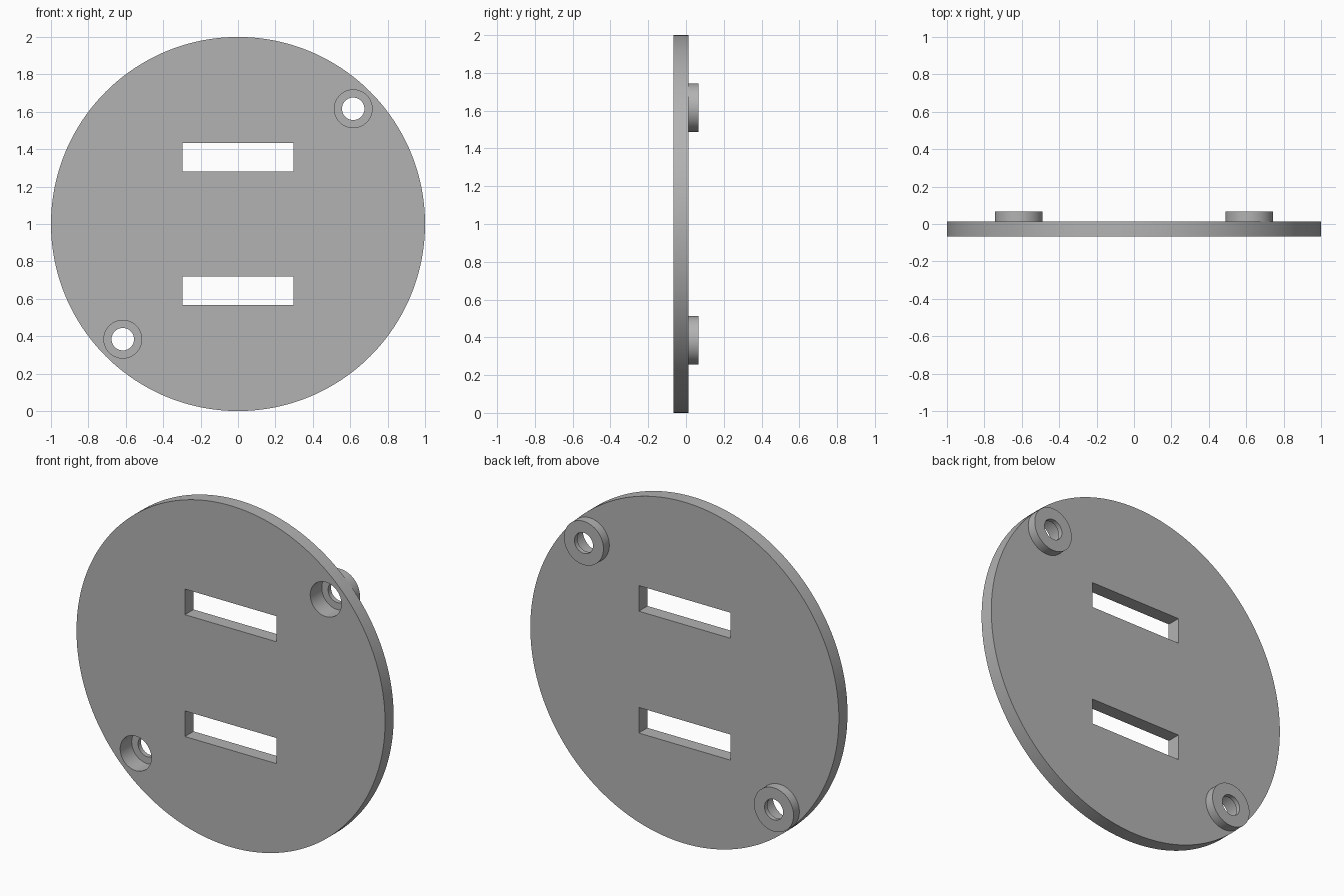
import bpy, bmesh
from math import sin, cos, tau, radians
from mathutils import Matrix

cube = bpy.data.objects.get("Cube")
if cube:
    bpy.data.objects.remove(cube)

FRONT, BACK, BOSS_BACK, FLOOR = -0.067, 0.013, 0.067, 0.04
R_BORE, R_HOLE, R_BOSS = 0.101, 0.06, 0.128
OFFSET = 0.616          # screw bosses sit on the diagonal
SEGMENTS = 96

grey = bpy.data.materials.new("mid grey")
grey.use_nodes = True
colour = (0.45, 0.45, 0.45, 1)
grey.diffuse_color = colour
grey.node_tree.nodes["Principled BSDF"].inputs["Base Color"].default_value = colour


def circle(radius, x=0, z=0, n=SEGMENTS):
    return [(x + radius * cos(tau * i / n), z + radius * sin(tau * i / n)) for i in range(n)]


def slot(z, w=0.297, h=0.075):
    return [(-w, z - h), (w, z - h), (w, z + h), (-w, z + h)]


def finish(name, bm):
    mesh = bpy.data.meshes.new(name)
    bm.to_mesh(mesh)
    bm.free()
    obj = bpy.data.objects.new(name, mesh)
    bpy.context.collection.objects.link(obj)
    mesh.materials.append(grey)
    bpy.ops.object.select_all(action='DESELECT')
    obj.select_set(True)
    bpy.context.view_layer.objects.active = obj
    bpy.ops.object.shade_smooth_by_angle(angle=radians(30))
    return obj


# Round plate: filled outline with two slots and two counterbores, extruded
curve = bpy.data.curves.new("plate outline", 'CURVE')
curve.dimensions, curve.fill_mode = '2D', 'BOTH'
curve.extrude = (BACK - FRONT) / 2
outlines = [circle(1, n=192), slot(0.357), slot(-0.357)]
outlines += [circle(R_BORE, s * OFFSET, s * OFFSET) for s in (-1, 1)]
for points in outlines:
    spline = curve.splines.new('POLY')
    spline.points.add(len(points) - 1)
    spline.use_cyclic_u = True
    for p, (x, z) in zip(spline.points, points):
        p.co = (x, z, 0, 1)
outline = bpy.data.objects.new("plate outline", curve)
bpy.context.collection.objects.link(outline)
bpy.context.view_layer.update()
bm = bmesh.new()
filled = outline.evaluated_get(bpy.context.evaluated_depsgraph_get())
bm.from_mesh(filled.to_mesh())
filled.to_mesh_clear()
bpy.data.objects.remove(outline)
bpy.data.curves.remove(curve)
bmesh.ops.remove_doubles(bm, verts=bm.verts, dist=0.0001)
bmesh.ops.transform(bm, verts=bm.verts, matrix=Matrix.Translation((0, (FRONT + BACK) / 2, 1))
                    @ Matrix.Rotation(radians(90), 4, 'X'))
bmesh.ops.recalc_face_normals(bm, faces=bm.faces)
finish("round_plate", bm)

# Screw bosses: stepped rings on the back, open to the plate's counterbores
profile = [(R_BORE, BACK), (R_BORE, FLOOR), (R_HOLE, FLOOR),
           (R_HOLE, BOSS_BACK), (R_BOSS, BOSS_BACK), (R_BOSS, BACK)]
for name, s in (("upper_left_boss", 1), ("lower_right_boss", -1)):
    bm = bmesh.new()
    rings = [[bm.verts.new((x, y, z)) for x, z in circle(r, s * OFFSET, 1 + s * OFFSET)]
             for r, y in profile]
    for a, b in zip(rings, rings[1:] + rings[:1]):
        for i in range(SEGMENTS):
            j = (i + 1) % SEGMENTS
            bm.faces.new((a[i], a[j], b[j], b[i]))
    bmesh.ops.recalc_face_normals(bm, faces=bm.faces)
    finish(name, bm)
